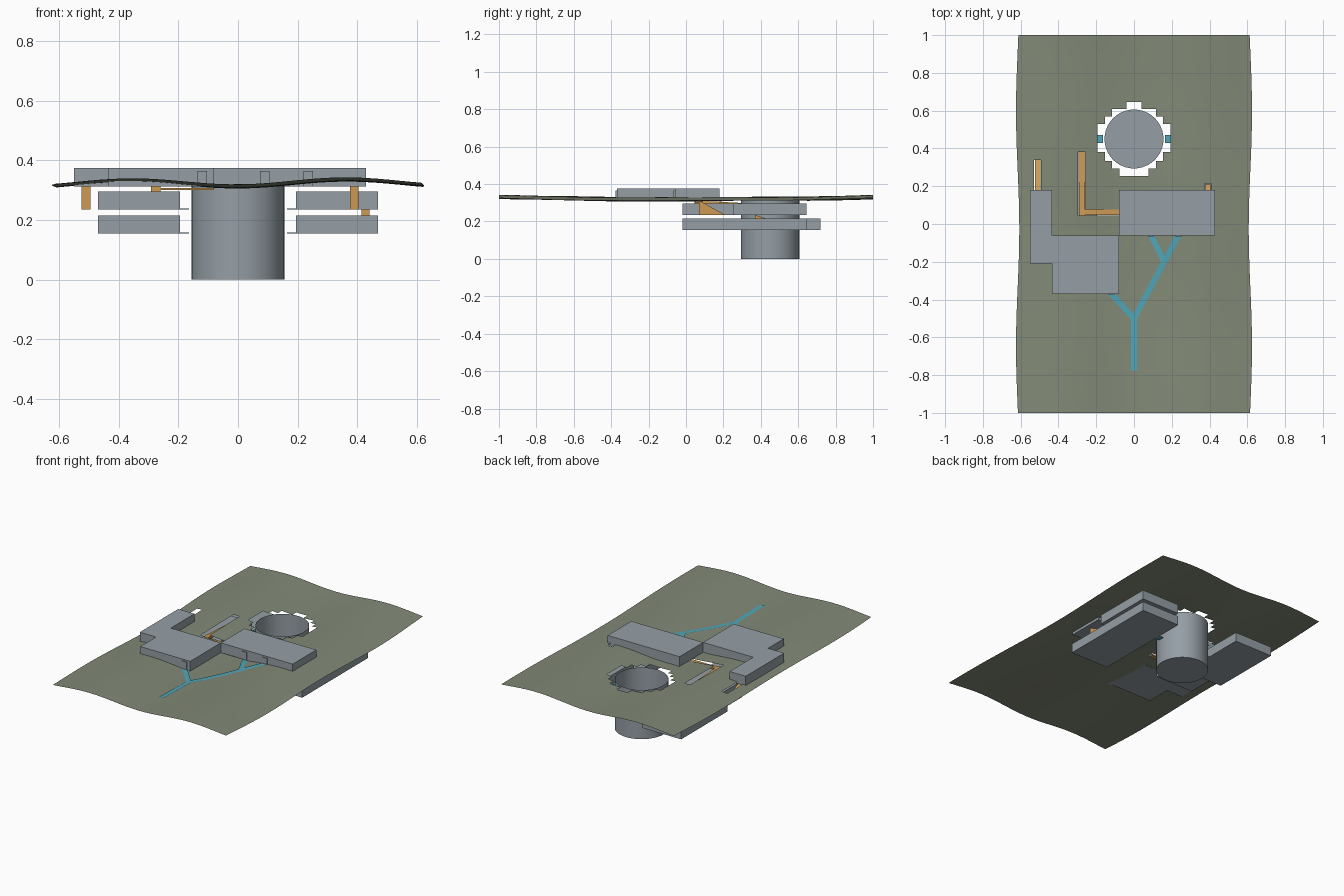
import bpy, bmesh, math
from mathutils import Vector

if "Cube" in bpy.data.objects:
    bpy.data.objects.remove(bpy.data.objects["Cube"])


def material(name, rgb):
    m = bpy.data.materials.new(name)
    m.diffuse_color = (*rgb, 1)
    m.use_nodes = True
    m.node_tree.nodes["Principled BSDF"].inputs["Base Color"].default_value = m.diffuse_color
    return m


GREEN = material("olive_ground", (0.225, 0.255, 0.185))
GREY = material("concrete_grey", (0.30, 0.345, 0.38))
ORANGE = material("ramp_orange", (0.60, 0.32, 0.09))
TEAL = material("path_teal", (0.08, 0.38, 0.48))


def finish(name, bm, mat):
    bmesh.ops.recalc_face_normals(bm, faces=bm.faces)
    me = bpy.data.meshes.new(name)
    bm.to_mesh(me)
    bm.free()
    me.materials.append(mat)
    ob = bpy.data.objects.new(name, me)
    bpy.context.collection.objects.link(ob)
    return ob


def prism(name, outline, lift, mat):
    """Closed solid: 3D outline swept along the lift vector."""
    bm = bmesh.new()
    face = bm.faces.new([bm.verts.new(p) for p in outline])
    ext = bmesh.ops.extrude_face_region(bm, geom=[face], use_keep_orig=True)
    bmesh.ops.translate(bm, vec=lift, verts=[v for v in ext["geom"] if isinstance(v, bmesh.types.BMVert)])
    return finish(name, bm, mat)


def box(name, x0, x1, y0, y1, z0, z1, mat):
    return prism(name, [(x0, y0, z0), (x1, y0, z0), (x1, y1, z0), (x0, y1, z0)], (0, 0, z1 - z0), mat)


def wedge(name, x0, x1, y0, y1, z0, z1, mat):
    """Ramp that is high at y0 and low at y1."""
    return prism(name, [(x0, y0, z0), (x0, y0, z1), (x0, y1, z0)], (x1 - x0, 0, 0), mat)


def ground(x, y):
    return 0.318 - 0.011 * math.cos(math.tau * x / 0.72) + 0.012 * y * y + 0.002 * math.sin(6 * y + 3 * x)


# Ground sheet with a stepped opening for the shaft and slots for the ramps
CX, CY = 0.0, 0.45
SLOTS = [(-0.53, -0.492, 0.18, 0.34), (-0.297, -0.257, 0.045, 0.38),
         (-0.257, -0.08, 0.045, 0.078), (0.373, 0.407, 0.18, 0.215)]


def grid_lines(half, n, extra):
    lines = {round(-half + 2 * half * i / n, 4) for i in range(n + 1)}
    return sorted(lines | set(extra))


xs = grid_lines(0.616, 32, [v for s in SLOTS for v in s[:2]])
ys = grid_lines(1.0, 51, [v for s in SLOTS for v in s[2:]])
bm = bmesh.new()
rows = []
for y in ys:
    row = []
    for x in xs:
        wobble = 1 + 0.014 * math.cos(math.tau * (y + 0.65) / 1.25) * (x / 0.616) ** 8
        row.append(bm.verts.new((x * wobble, y, ground(x, y))))
    rows.append(row)
for j in range(len(ys) - 1):
    for i in range(len(xs) - 1):
        mx, my = (xs[i] + xs[i + 1]) / 2, (ys[j] + ys[j + 1]) / 2
        in_slot = any(a < mx < b and c < my < d for a, b, c, d in SLOTS)
        if in_slot or math.hypot(mx - CX, my - CY) < 0.186:
            continue
        f = bm.faces.new((rows[j][i], rows[j][i + 1], rows[j + 1][i + 1], rows[j + 1][i]))
        f.smooth = True
bmesh.ops.delete(bm, geom=[v for v in bm.verts if not v.link_faces], context='VERTS')
finish("ground_sheet", bm, GREEN)

# Open-topped round shaft
bm = bmesh.new()
bmesh.ops.create_cone(bm, cap_ends=True, segments=48, radius1=0.156, radius2=0.156, depth=0.315)
bmesh.ops.translate(bm, vec=(CX, CY, 0.1575), verts=bm.verts)
top = [f for f in bm.faces if f.calc_center_median().z > 0.31]
bmesh.ops.delete(bm, geom=top, context='FACES_ONLY')
for f in bm.faces:
    f.smooth = len(f.verts) == 4
shaft = finish("shaft", bm, GREY)
bpy.context.view_layer.objects.active = shaft
shaft.select_set(True)
bpy.ops.object.shade_smooth_by_angle()

# Surface buildings
box("east_building", -0.08, 0.43, -0.06, 0.18, 0.312, 0.375, GREY)
prism("west_building", [(x, y, 0.312) for x, y in (
    (-0.55, 0.18), (-0.55, -0.21), (-0.435, -0.21), (-0.435, -0.37),
    (-0.08, -0.37), (-0.08, -0.06), (-0.435, -0.06), (-0.435, 0.18))], (0, 0, 0.063), GREY)

# Doors where the paths arrive
for x, y in ((-0.12, -0.37), (0.09, -0.06), (0.235, -0.06)):
    box("door", x - 0.016, x + 0.016, y - 0.006, y, 0.312, 0.365, GREY)

# Buried rooms on two levels
box("west_upper_room", -0.47, -0.195, -0.02, 0.42, 0.235, 0.295, GREY)
box("west_lower_room", -0.47, -0.195, 0.25, 0.72, 0.155, 0.215, GREY)
box("east_upper_room", 0.195, 0.47, 0.25, 0.645, 0.235, 0.295, GREY)
box("east_lower_room", 0.195, 0.47, -0.02, 0.645, 0.155, 0.215, GREY)

# Thin walkways from the rooms to the shaft
for side in (-1, 1):
    for z in (0.155, 0.235):
        a, b = sorted((side * 0.165, side * 0.195))
        box("walkway", a, b, 0.43, 0.47, z, z + 0.003, TEAL)

# Ramps and corridor
wedge("west_ramp", -0.525, -0.495, 0.18, 0.34, 0.235, 0.312, ORANGE)
wedge("east_ramp", 0.375, 0.405, 0.07, 0.21, 0.235, 0.312, ORANGE)
wedge("level_ramp", 0.415, 0.442, 0.37, 0.43, 0.215, 0.235, ORANGE)
wedge("middle_ramp", -0.292, -0.26, 0.045, 0.38, 0.295, 0.312, ORANGE)
box("corridor", -0.26, -0.08, 0.048, 0.076, 0.30, 0.308, ORANGE)

# Branching path draped on the ground
PATHS = [((0, -0.77), (0, -0.5)), ((0, -0.5), (-0.12, -0.37)), ((0, -0.5), (0.16, -0.2)),
         ((0.16, -0.2), (0.09, -0.06)), ((0.16, -0.2), (0.235, -0.06))]
for a, b in PATHS:
    a, b = Vector(a), Vector(b)
    d = (b - a).normalized()
    side = Vector((-d.y, d.x)) * 0.015
    a, b = a - d * 0.006, b + d * 0.006
    bm = bmesh.new()
    last = None
    for k in range(13):
        p = a.lerp(b, k / 12)
        z = ground(p.x, p.y) + 0.004
        pair = [bm.verts.new((q.x, q.y, z)) for q in (p + side, p - side)]
        if last:
            bm.faces.new((last[0], last[1], pair[1], pair[0]))
        last = pair
    finish("path", bm, TEAL)
